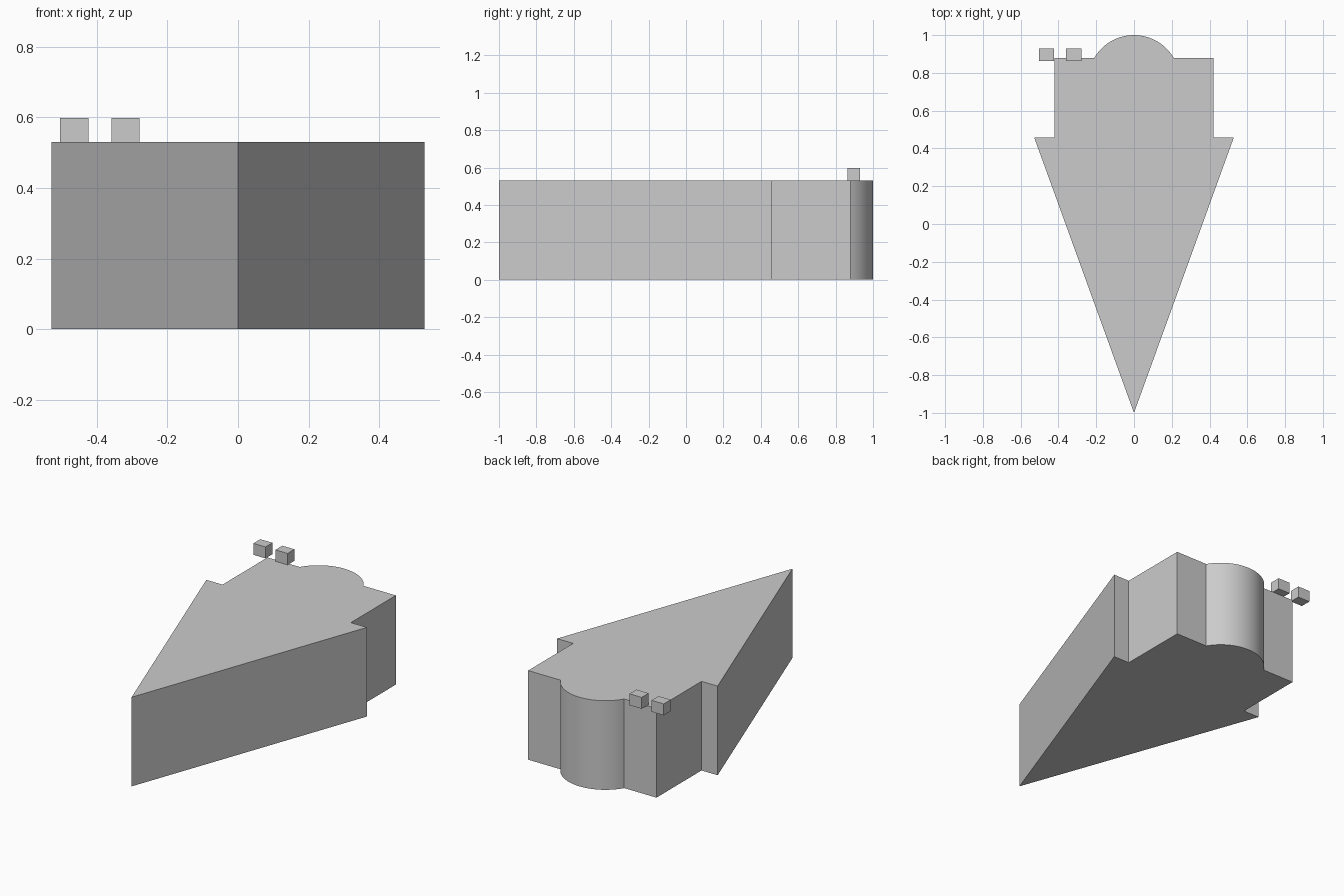
import bpy
import bmesh
from math import atan2, cos, sin, pi

if "Cube" in bpy.data.objects:
    bpy.data.objects.remove(bpy.data.objects["Cube"], do_unlink=True)

grey = bpy.data.materials.new("light_grey")
grey.use_nodes = True
colour = (0.6, 0.6, 0.6, 1)
grey.diffuse_color = colour
grey.node_tree.nodes["Principled BSDF"].inputs["Base Color"].default_value = colour


def extrude_outline(name, outline, bottom, top):
    """Raise a counter-clockwise plan outline into a solid."""
    bm = bmesh.new()
    base = bm.faces.new([bm.verts.new((x, y, bottom)) for x, y in outline])
    raised = bmesh.ops.extrude_face_region(bm, geom=[base], use_keep_orig=True)
    verts = [v for v in raised["geom"] if isinstance(v, bmesh.types.BMVert)]
    bmesh.ops.translate(bm, verts=verts, vec=(0, 0, top - bottom))
    bmesh.ops.recalc_face_normals(bm, faces=bm.faces)
    mesh = bpy.data.meshes.new(name)
    bm.to_mesh(mesh)
    bm.free()
    mesh.materials.append(grey)
    obj = bpy.data.objects.new(name, mesh)
    bpy.context.collection.objects.link(obj)
    return obj


HEIGHT = 0.53
BACK = 0.88

# Wedge body: pointed front, stepped shoulders, rounded bulge at the back
half_bulge, rise = 0.21, 1 - BACK
radius = (half_bulge ** 2 + rise ** 2) / (2 * rise)
centre = 1 - radius
start = atan2(BACK - centre, half_bulge)
steps = 32
angles = [start + (pi - 2 * start) * i / steps for i in range(steps + 1)]
arc = [(radius * cos(a), centre + radius * sin(a)) for a in angles]
side = [(0.528, 0.457), (0.422, 0.457), (0.422, BACK)]
mirrored = [(-x, y) for x, y in reversed(side)]
body = extrude_outline("wedge_body", [(0, -1)] + side + arc + mirrored, 0, HEIGHT)

bpy.ops.object.select_all(action="DESELECT")
body.select_set(True)
bpy.context.view_layer.objects.active = body
bpy.ops.object.shade_smooth_by_angle(angle=pi / 9)

# Two small blocks on the rear right corner
for name, x in (("outer_block", -0.464), ("inner_block", -0.319)):
    w, y0, y1 = 0.04, 0.864, 0.929
    extrude_outline(name, [(x - w, y0), (x + w, y0), (x + w, y1), (x - w, y1)],
                    HEIGHT, 0.598)
